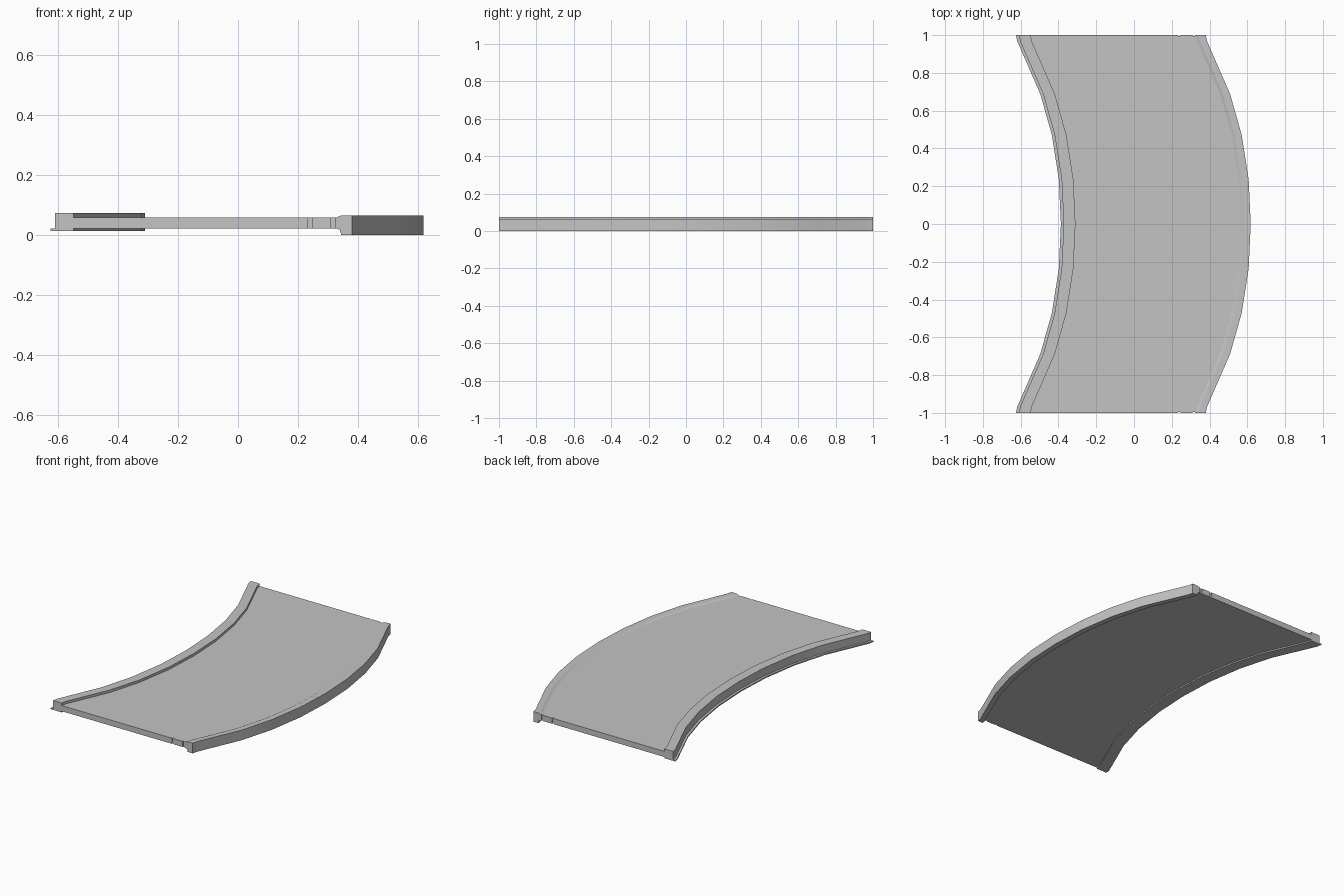
import bpy, bmesh, math

if "Cube" in bpy.data.objects:
    bpy.data.objects.remove(bpy.data.objects["Cube"])

# One plain grey for every part
grey = bpy.data.materials.new("light grey")
grey.diffuse_color = (0.55, 0.55, 0.55, 1)
grey.use_nodes = True
grey.node_tree.nodes["Principled BSDF"].inputs["Base Color"].default_value = grey.diffuse_color

# Bend of the track: distance from the middle (y) and shift towards -x
HALF = [(0.236, 0.011), (0.472, 0.048), (0.688, 0.109), (0.967, 0.231), (1.0, 0.238)]
BEND = [(-y, s) for y, s in reversed(HALF)] + [(0, 0)] + HALF


def sweep(name, profile):
    """Sweep a closed (x, z) cross-section along the bend."""
    bm = bmesh.new()
    rings = [[bm.verts.new((x - s, y, z)) for x, z in profile] for y, s in BEND]
    n = len(profile)
    for a, b in zip(rings, rings[1:]):
        for i in range(n):
            j = (i + 1) % n
            bm.faces.new((a[i], a[j], b[j], b[i]))
    bm.faces.new(rings[0])
    bm.faces.new(rings[-1])
    bmesh.ops.recalc_face_normals(bm, faces=bm.faces)
    mesh = bpy.data.meshes.new(name)
    bm.to_mesh(mesh)
    bm.free()
    mesh.materials.append(grey)
    obj = bpy.data.objects.new(name, mesh)
    bpy.context.collection.objects.link(obj)
    return obj


# Thin floor panel between the two rails
panel = sweep("floor_panel", [(-0.31, 0.022), (0.565, 0.022),
                              (0.565, 0.058), (-0.31, 0.058)])

# Inner rail, with a small lip along its foot
inner = sweep("inner_rail", [(-0.387, 0.014), (-0.31, 0.014), (-0.31, 0.074),
                             (-0.372, 0.074), (-0.372, 0.022), (-0.387, 0.022)])

# Outer rail, deeper below the panel and eased into it above
outer = sweep("outer_rail", [(0.582, 0.0), (0.618, 0.0), (0.618, 0.065), (0.58, 0.065),
                             (0.565, 0.058), (0.565, 0.022), (0.577, 0.018)])

# Tiny joint notches at both ends of the panel
for y in (-1, 1):
    for x in (0.24, 0.316):
        bpy.ops.mesh.primitive_cube_add(size=1, location=(x, y, 0.04))
        cutter = bpy.context.object
        cutter.name = "notch_cutter"
        cutter.scale = (0.014, 0.012, 0.1)
        cutter.hide_render = True
        cutter.hide_viewport = True
        cutter.data.materials.append(grey)
        cut = panel.modifiers.new("notch", 'BOOLEAN')
        cut.operation = 'DIFFERENCE'
        cut.solver = 'EXACT'
        cut.object = cutter

# Smooth along the bend, sharp at the corners
for obj in (panel, inner, outer):
    bpy.ops.object.select_all(action='DESELECT')
    obj.select_set(True)
    bpy.context.view_layer.objects.active = obj
    bpy.ops.object.shade_smooth_by_angle(angle=math.radians(20))
